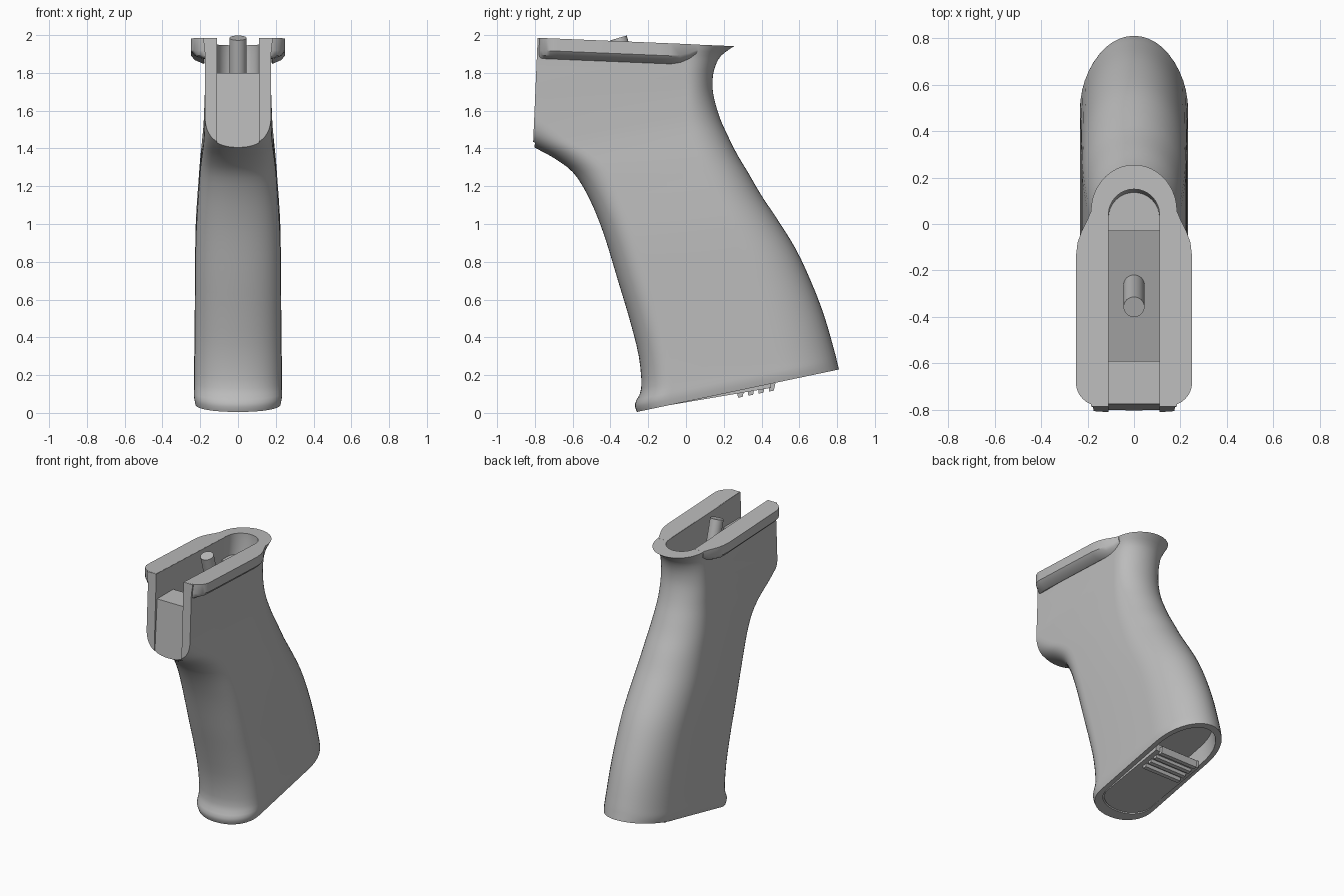
import bpy, bmesh, math
from mathutils import Vector, Matrix

if "Cube" in bpy.data.objects:
    bpy.data.objects.remove(bpy.data.objects["Cube"])

grey = bpy.data.materials.new("plain grey")
grey.use_nodes = True
grey.diffuse_color = (0.5, 0.5, 0.5, 1)
grey.node_tree.nodes["Principled BSDF"].inputs["Base Color"].default_value = (0.5, 0.5, 0.5, 1)


def make(name, bm):
    bmesh.ops.recalc_face_normals(bm, faces=bm.faces[:])
    mesh = bpy.data.meshes.new(name)
    bm.to_mesh(mesh)
    bm.free()
    mesh.materials.append(grey)
    obj = bpy.data.objects.new(name, mesh)
    bpy.context.collection.objects.link(obj)
    return obj


def loft(name, rings):
    """Skin a list of equal closed rings and cap both ends."""
    bm = bmesh.new()
    rows = [[bm.verts.new(p) for p in ring] for ring in rings]
    n = len(rows[0])
    for low, high in zip(rows, rows[1:]):
        for i in range(n):
            j = (i + 1) % n
            bm.faces.new((low[i], low[j], high[j], high[i]))
    bm.faces.new(rows[0][::-1])
    bm.faces.new(rows[-1])
    return make(name, bm)


def side_prism(name, profile, half):
    """Extrude a (y, z) profile across x."""
    return loft(name, [[(x, y, z) for y, z in profile] for x in (-half, half)])


def smooth(obj, angle=35):
    bpy.ops.object.select_all(action='DESELECT')
    obj.select_set(True)
    bpy.context.view_layer.objects.active = obj
    bpy.ops.object.shade_smooth_by_angle(angle=math.radians(angle))


def cut(obj, cutter):
    mod = obj.modifiers.new("cut", 'BOOLEAN')
    mod.operation, mod.solver, mod.object = 'DIFFERENCE', 'EXACT', cutter
    mesh = bpy.data.meshes.new_from_object(
        obj.evaluated_get(bpy.context.evaluated_depsgraph_get()))
    obj.modifiers.clear()
    obj.data = mesh
    bpy.data.objects.remove(cutter)


def section(front, back, w, a, b, n=11):
    """Tilted ring: elliptic back, flat sides, rounded front."""
    f, k = Vector(front), Vector(back)
    length = (k - f).length
    angles = [math.pi / 2 * i / n for i in range(n + 1)]
    half = [(w * math.sin(t), length - b + b * math.cos(t)) for t in angles]
    half += [(w * max(math.cos(t), 0) ** 0.93, a - a * math.sin(t) ** 0.93) for t in angles]
    full = half + [(-x, u) for x, u in half[-2:0:-1]]
    return [(x, *(f + (k - f) * u / length)) for x, u in full]


def spline(rows, steps=3):
    """Catmull-Rom interpolation between station rows."""
    out = []
    for i in range(len(rows) - 1):
        p = [rows[min(max(i + d, 0), len(rows) - 1)] for d in (-1, 0, 1, 2)]
        for s in range(steps):
            t = s / steps
            out.append([b + t / 2 * (c - a + t * (2 * a - 5 * b + 4 * c - d
                        + t * (3 * (b - c) + d - a))) for a, b, c, d in zip(*p)])
    return out + [rows[-1]]


def top_z(y):
    return 1.952 - 0.0415 * y


# Grip body: front y, z, back y, z, half width, front and back rounding
stations = [
    (-0.26, 0.005, 0.81, 0.23, 0.225, 0.19, 0.32),
    (-0.27, 0.05, 0.80, 0.27, 0.233, 0.19, 0.32),
    (-0.237, 0.13, 0.785, 0.33, 0.232, 0.17, 0.32),
    (-0.25, 0.30, 0.73, 0.52, 0.23, 0.16, 0.31),
    (-0.30, 0.50, 0.66, 0.70, 0.228, 0.16, 0.29),
    (-0.36, 0.70, 0.58, 0.87, 0.227, 0.16, 0.28),
    (-0.42, 0.90, 0.48, 1.03, 0.224, 0.16, 0.27),
    (-0.47, 1.04, 0.40, 1.15, 0.217, 0.16, 0.25),
    (-0.53, 1.17, 0.33, 1.27, 0.208, 0.17, 0.23),
    (-0.60, 1.275, 0.27, 1.37, 0.20, 0.18, 0.21),
    (-0.70, 1.35, 0.22, 1.47, 0.19, 0.19, 0.19),
    (-0.81, 1.41, 0.18, 1.56, 0.182, 0.19, 0.17),
    (-0.90, 1.47, 0.15, 1.66, 0.178, 0.19, 0.15),
    (-1.00, 1.57, 0.14, 1.74, 0.175, 0.19, 0.14),
    (-1.10, 1.75, 0.15, 1.82, 0.175, 0.19, 0.15),
    (-1.10, 1.90, 0.185, 1.89, 0.175, 0.19, 0.17),
    (-1.10, top_z(-1.1), 0.255, top_z(0.255), 0.185, 0.19, 0.20),
]
body = loft("grip_body", [section(r[0:2], r[2:4], *r[4:]) for r in spline(stations)])

# Flat, slightly leaning front face
bm = bmesh.new()
bm.from_mesh(body.data)
geom = bm.verts[:] + bm.edges[:] + bm.faces[:]
bmesh.ops.bisect_plane(bm, geom=geom, plane_co=(0, -0.81, 1.41),
                       plane_no=(0, -1, 0.043), clear_outer=True)
bmesh.ops.holes_fill(bm, edges=[e for e in bm.edges if e.is_boundary])
bm.to_mesh(body.data)
bm.free()

# Open-fronted slot in the top, rounded at the back and following the neck
HALF = 0.11
outline = [(HALF * math.cos(math.pi * i / 16), 0.04 + HALF * math.sin(math.pi * i / 16))
           for i in range(17)] + [(-HALF, -1.2), (HALF, -1.2)]
cut(body, loft("slot_cutter", [[(x, y + shift, z) for x, y in outline]
                               for z, shift in ((1.8, -0.014), (1.9, 0), (2.2, 0))]))

# Deep well with a sloping floor, and the shallow front recess
cut(body, side_prism("well_cutter", [(-0.59, 2.1), (-0.59, 1.56), (-0.03, 1.73), (-0.03, 2.1)], HALF))
cut(body, side_prism("recess_cutter", [(-1, 1.3), (-0.809, 1.3), (-0.768, 1.9), (-1, 1.9)], HALF))

# Shallow pocket in the underside
cavity = [section((-0.19, 0.02 + z), (0.765 + back, 0.221 + z), 0.19, 0.14, 0.28)
          for z, back in ((-0.06, 0.015), (0.0, 0.0), (0.13, -0.03))]
cut(body, loft("pocket_cutter", cavity))
smooth(body)

# Side rails along the top edge
for side, label in ((1, "left"), (-1, "right")):
    edge = [(0.112, -0.782)]
    edge += [(0.15 + 0.1 * math.sin(t), -0.682 - 0.1 * math.cos(t))
             for t in [math.pi / 2 * i / 8 for i in range(9)]]
    edge += [(0.25, -0.14), (0.243, -0.08), (0.225, -0.03), (0.2, 0.02), (0.183, 0.06), (0.112, 0.06)]
    rings = []
    for depth, keep in ((-0.001, 1), (0.065, 1), (0.09, 0.75), (0.108, 0.2)):
        ring = []
        for x, y in edge:
            taper = min(1, 0.2 + math.sqrt((0.07 - y) / 0.2))
            nx = x if x < 0.165 else 0.165 + (x - 0.165) * keep
            ring.append((side * nx, y, top_z(y) - depth * taper))
        rings.append(ring)
    smooth(loft(label + "_rail", rings), 30)

# Tilted screw post standing on the well floor
bm = bmesh.new()
bmesh.ops.create_cone(bm, cap_ends=True, segments=32, radius1=0.045, radius2=0.045, depth=0.38)
axis = Vector((0, -0.28, 0.96)).normalized()
turn = axis.to_track_quat('Z', 'Y').to_matrix().to_4x4()
bm.transform(Matrix.Translation(Vector((0, -0.357, 1.985)) - axis * 0.19) @ turn)
smooth(make("screw_post", bm))

# Sliding door under the grip, rounded at the front and nearly flush
half = 0.185
door = [(half * math.cos(math.pi * i / 16), -0.05 - 0.135 * math.sin(math.pi * i / 16))
        for i in range(17)] + [(-half, 0.45), (half, 0.45)]
loft("base_door", [[(x, y, 0.056 + 0.17 * y + lift) for x, y in door] for lift in (0, 0.05)])

# Grip ridges on the door
for i in range(4):
    y = 0.275 + 0.055 * i
    z = 0.08 + 0.2 * (y - 0.275)
    side_prism("door_ridge_%d" % (i + 1),
               [(y, z), (y + 0.025, z + 0.005), (y + 0.035, z + 0.05), (y - 0.005, z + 0.05)], 0.15)
